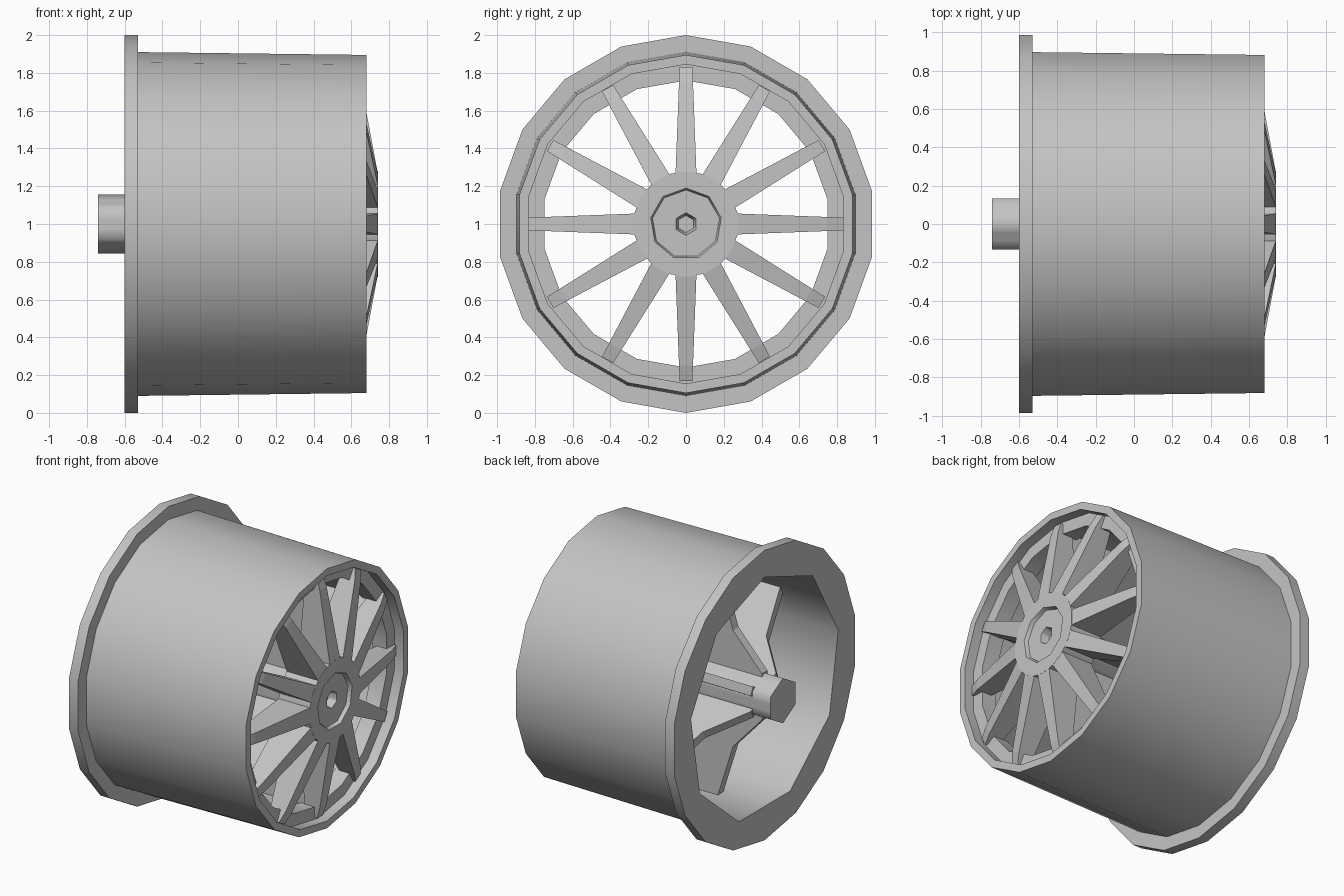
import bpy, bmesh, math
from mathutils import Matrix, Vector

cube = bpy.data.objects.get("Cube")
if cube:
    bpy.data.objects.remove(cube, do_unlink=True)

SEG = 18
AXLE_HEIGHT = 1.0

grey = bpy.data.materials.new("rim_grey")
grey.use_nodes = True
colour = (0.55, 0.55, 0.55, 1)
grey.diffuse_color = colour
grey.node_tree.nodes["Principled BSDF"].inputs["Base Color"].default_value = colour


def finish(name, bm, smooth_angle=None):
    bmesh.ops.recalc_face_normals(bm, faces=bm.faces)
    mesh = bpy.data.meshes.new(name)
    bm.to_mesh(mesh)
    bm.free()
    mesh.materials.append(grey)
    ob = bpy.data.objects.new(name, mesh)
    bpy.context.collection.objects.link(ob)
    ob.location.z = AXLE_HEIGHT
    if smooth_angle:
        bpy.ops.object.select_all(action='DESELECT')
        ob.select_set(True)
        bpy.context.view_layer.objects.active = ob
        bpy.ops.object.shade_smooth_by_angle(angle=math.radians(smooth_angle))
    return ob


def ring(bm, x, radius, sides=SEG):
    """Polygon across the axle, sampled at SEG points, one corner at the top."""
    step = math.tau / sides
    verts = []
    for i in range(SEG):
        a = math.tau * i / SEG
        r = radius * math.cos(step / 2) / math.cos(a % step - step / 2)
        verts.append(bm.verts.new((x, r * math.sin(a), r * math.cos(a))))
    return verts


def loft(name, sections, closed, smooth_angle):
    bm = bmesh.new()
    rings = [ring(bm, *s) for s in sections]
    pairs = list(zip(rings, rings[1:]))
    if closed:
        pairs.append((rings[-1], rings[0]))
    else:
        bm.faces.new(rings[0])
        bm.faces.new(rings[-1])
    for a, b in pairs:
        for i in range(SEG):
            j = (i + 1) % SEG
            bm.faces.new((a[i], a[j], b[j], b[i]))
    return finish(name, bm, smooth_angle)


def blade(name, profile, inner_half, outer_half, turn):
    """Radial plate from a (radius, x) profile, tapering in width outwards."""
    bm = bmesh.new()
    r0 = min(r for r, x in profile)
    r1 = max(r for r, x in profile)
    sides = []
    for s in (-1, 1):
        verts = []
        for r, x in profile:
            half = inner_half + (outer_half - inner_half) * (r - r0) / (r1 - r0)
            verts.append(bm.verts.new((x, s * half, r)))
        bm.faces.new(verts)
        sides.append(verts)
    n = len(profile)
    for i in range(n):
        j = (i + 1) % n
        bm.faces.new((sides[0][i], sides[0][j], sides[1][j], sides[1][i]))
    bmesh.ops.rotate(bm, verts=bm.verts, cent=Vector(),
                     matrix=Matrix.Rotation(turn, 3, 'X'))
    return finish(name, bm)


# Barrel with rear flange, front lip, recessed ledge and nine-sided bore
loft("rim_barrel", [
    (-0.60, 1.0), (-0.53, 1.0), (-0.53, 0.91), (0.68, 0.895),
    (0.68, 0.845), (0.61, 0.845), (0.61, 0.76), (0.50, 0.76),
    (0.50, 0.815, 9), (-0.60, 0.815, 9)], True, 45)

# Hub with recessed cap, hexagonal socket and hexagonal rear shaft
loft("hub_and_shaft", [
    (-0.74, 0.155, 6), (0.50, 0.155, 6), (0.50, 0.28), (0.74, 0.28),
    (0.74, 0.19, 9), (0.715, 0.18, 9), (0.715, 0.06, 6), (0.66, 0.045, 6)],
    False, 62)

# Twelve front spokes, with a deep gusset behind every second one
spoke = [(0.25, 0.74), (0.27, 0.74), (0.75, 0.65), (0.83, 0.625),
         (0.83, 0.54), (0.25, 0.50)]
gusset = [(0.10, 0.56), (0.78, 0.56), (0.78, -0.26), (0.40, -0.38),
          (0.16, -0.60), (0.10, -0.60)]
for k in range(12):
    turn = math.tau * k / 12
    blade(f"spoke_{k + 1}", spoke, 0.056, 0.034, turn)
    if k % 2 == 0:
        blade(f"gusset_{k // 2 + 1}", gusset, 0.03, 0.03, turn)
